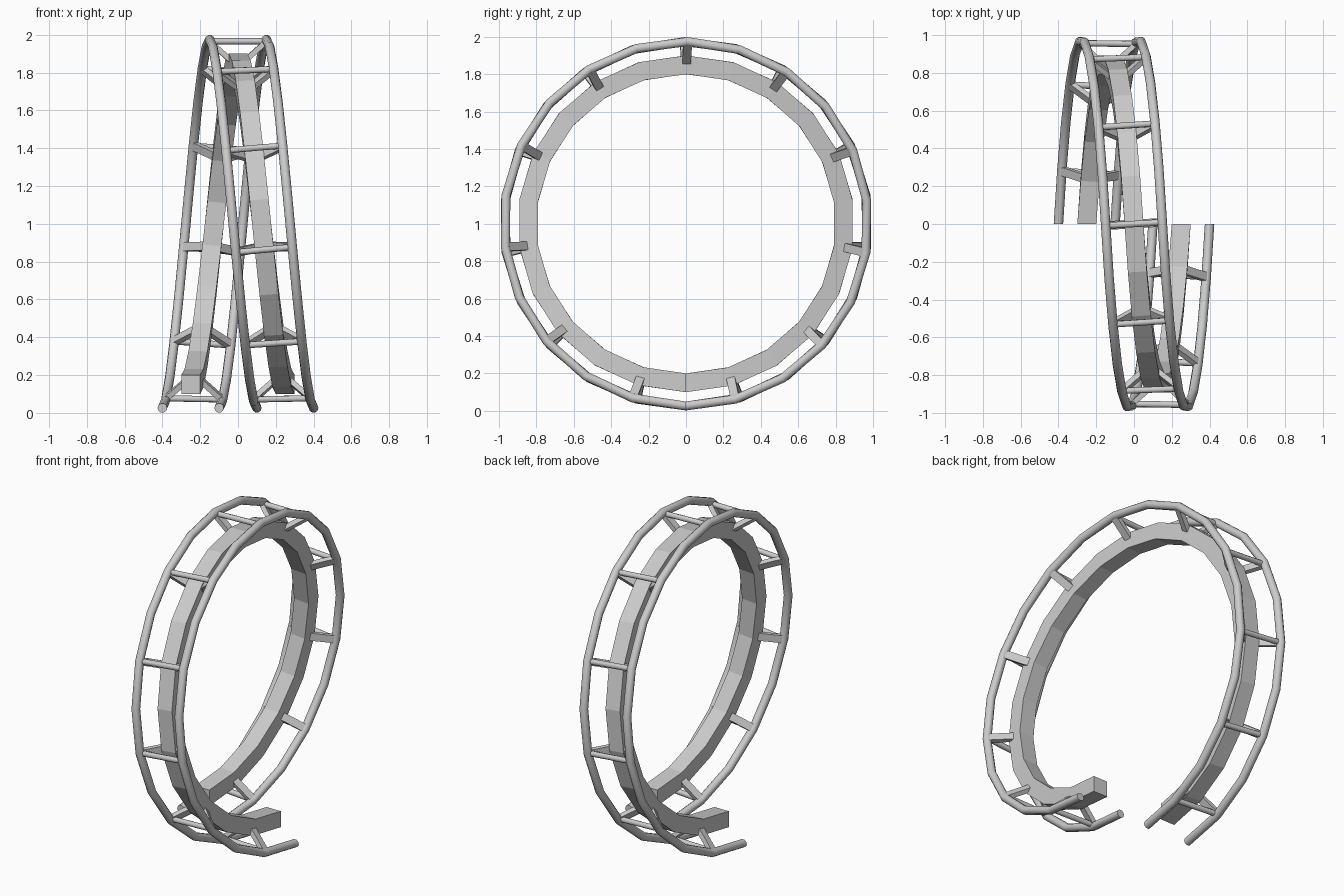
import bpy, bmesh, math
from mathutils import Vector

if "Cube" in bpy.data.objects:
    bpy.data.objects.remove(bpy.data.objects["Cube"])

TIES = 11          # supports around the loop
SEGS = 22          # straight pieces along the track


def frame(t):
    """Centre offset, sideways and outward directions at t = 0..1 along the loop."""
    def centre(t):
        u = 2 * t
        k, f = math.floor(u), u - math.floor(u)
        ease = 0.7 * f + 0.3 * f * f * (3 - 2 * f)
        return -0.25 + 0.25 * (k + ease)
    a = 2 * math.pi * t
    out = Vector((0, math.sin(a), -math.cos(a)))
    slope = (centre(t + 0.001) - centre(t - 0.001)) / 0.002
    tangent = Vector((slope, math.cos(a) * 6.0, math.sin(a) * 6.0)).normalized()
    if t in (0, 1):
        tangent = Vector((0, 1, 0))
    side = out.cross(tangent).normalized()
    if side.x < 0:
        side = -side
    return Vector((centre(t), 0, 1)), side, out


def point(t, s, r):
    c, side, out = frame(t)
    return c + side * s + out * r


def finish(name, bm, smooth=False):
    bmesh.ops.recalc_face_normals(bm, faces=bm.faces)
    me = bpy.data.meshes.new(name)
    bm.to_mesh(me)
    bm.free()
    ob = bpy.data.objects.new(name, me)
    bpy.context.collection.objects.link(ob)
    if smooth:
        bpy.ops.object.select_all(action='DESELECT')
        ob.select_set(True)
        bpy.context.view_layer.objects.active = ob
        bpy.ops.object.shade_smooth_by_angle(angle=math.radians(50))
    return ob


def skin(bm, rings):
    """Join rings of points into a capped tube."""
    rows = [[bm.verts.new(p) for p in ring] for ring in rings]
    n = len(rows[0])
    for a, b in zip(rows, rows[1:]):
        for i in range(n):
            j = (i + 1) % n
            bm.faces.new((a[i], a[j], b[j], b[i]))
    bm.faces.new(rows[0])
    bm.faces.new(rows[-1])


def sweep(name, section, smooth=False):
    bm = bmesh.new()
    skin(bm, [[point(i / SEGS, s, r) for s, r in section] for i in range(SEGS + 1)])
    finish(name, bm, smooth)


def circle(s, r, rad, n=10):
    return [(s + rad * math.cos(2 * math.pi * i / n),
             r + rad * math.sin(2 * math.pi * i / n)) for i in range(n)]


# Square spine beam and the two running rails
sweep("spine_beam", [(-0.05, 0.8), (0.05, 0.8), (0.05, 0.9), (-0.05, 0.9)])
for label, s in (("left", -0.15), ("right", 0.15)):
    sweep(label + "_rail", circle(s, 0.974, 0.025), True)

# Cross bars between the rails and slanted struts down to the spine
bars, struts = bmesh.new(), bmesh.new()
for i in range(TIES):
    t = (i + 0.5) / TIES
    c, side, out = frame(t)
    along = side.cross(out).normalized()
    mid = c + out * 0.965
    skin(bars, [[mid + side * s + along * u + out * v for u, v in circle(0, 0, 0.017, 8)]
                for s in (-0.15, 0.15)])
    for m in (-1, 1):
        top = c + side * 0.145 * m + out * 0.96
        low = c + side * 0.04 * m + out * 0.865
        thick = (top - low).cross(along).normalized()
        skin(struts, [[p + along * u * 0.023 + thick * v * 0.014
                       for u, v in ((-1, -1), (1, -1), (1, 1), (-1, 1))]
                      for p in (low, top)])
finish("cross_bars", bars, True)
finish("spine_struts", struts)
